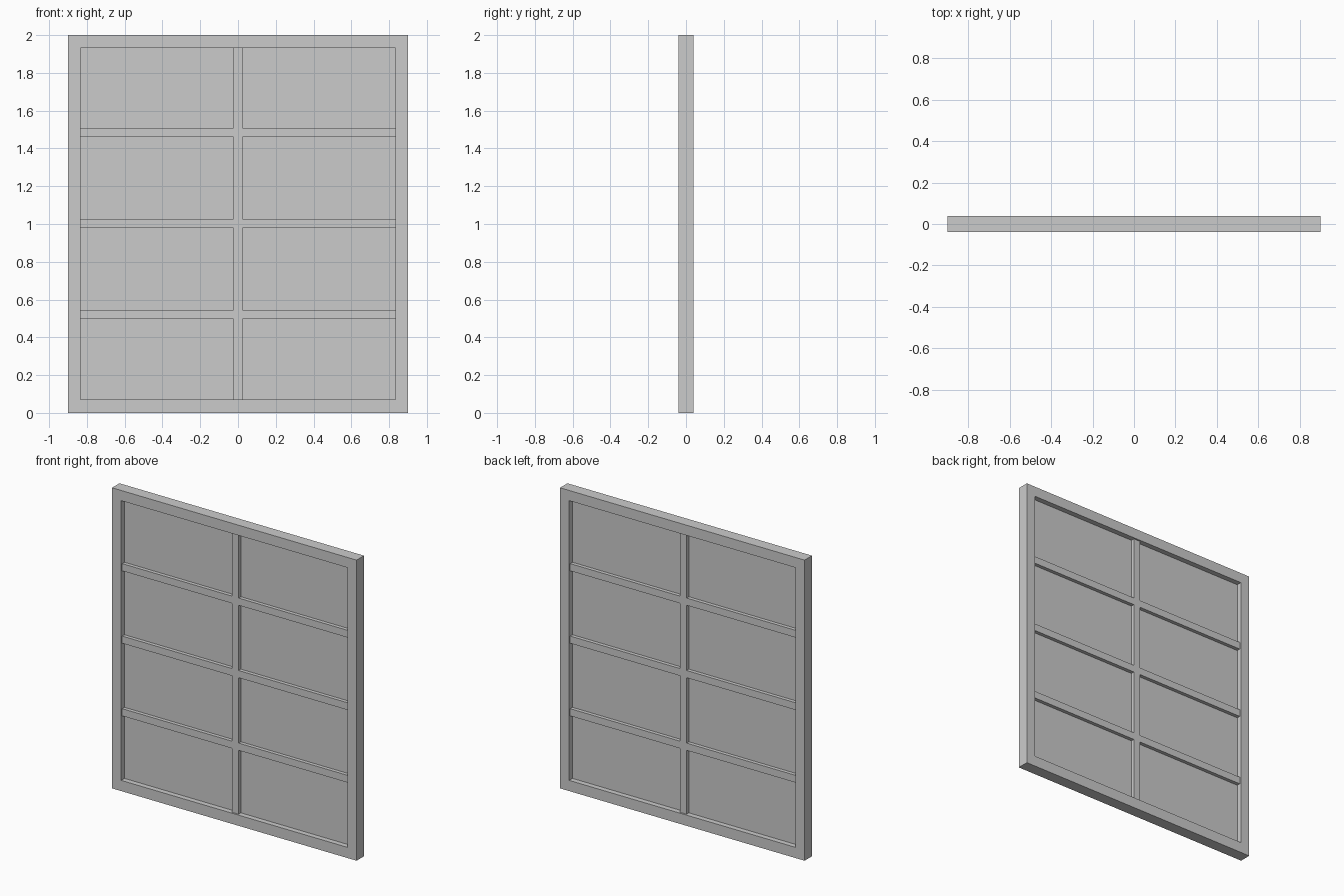
import bpy, bmesh

if "Cube" in bpy.data.objects:
    bpy.data.objects.remove(bpy.data.objects["Cube"])

X_OUT, X_IN = 0.9, 0.833          # outer and inner half widths
Z_TOP, Z_HI, Z_LO = 2.0, 1.932, 0.071
BAR = 0.024                       # half width of glazing bars
BAR_Z = [0.52, 1.003, 1.485]      # heights of the cross bars


def lattice(name, xs, zs, half_depth, solid):
    """Solid panel made of the grid cells for which solid(i, j) is true."""
    bm = bmesh.new()
    verts = {}

    def vert(i, j):
        if (i, j) not in verts:
            verts[i, j] = bm.verts.new((xs[i], -half_depth, zs[j]))
        return verts[i, j]

    for i in range(len(xs) - 1):
        for j in range(len(zs) - 1):
            if solid(i, j):
                bm.faces.new([vert(i, j), vert(i + 1, j),
                              vert(i + 1, j + 1), vert(i, j + 1)])
    # extrude front sheet to the back, keeping the front faces
    geom = bmesh.ops.extrude_face_region(bm, geom=bm.faces[:], use_keep_orig=True)["geom"]
    new = [g for g in geom if isinstance(g, bmesh.types.BMVert)]
    bmesh.ops.translate(bm, verts=new, vec=(0, 2 * half_depth, 0))
    bmesh.ops.recalc_face_normals(bm, faces=bm.faces[:])
    mesh = bpy.data.meshes.new(name)
    bm.to_mesh(mesh)
    bm.free()
    obj = bpy.data.objects.new(name, mesh)
    bpy.context.collection.objects.link(obj)
    return obj


# outer frame
lattice("outer_frame", [-X_OUT, -X_IN, X_IN, X_OUT], [0, Z_LO, Z_HI, Z_TOP],
        0.039, lambda i, j: (i, j) != (1, 1))

# glazing bars: one upright and three cross bars, set back from the frame
bar_zs = [Z_LO] + [z + s * BAR for z in BAR_Z for s in (-1, 1)] + [Z_HI]
lattice("glazing_bars", [-X_IN, -BAR, BAR, X_IN], bar_zs,
        0.028, lambda i, j: i == 1 or j % 2 == 1)

# thin glass sheet in the middle of the frame
lattice("glass_pane", [-X_IN, X_IN], [Z_LO, Z_HI], 0.004, lambda i, j: True)
